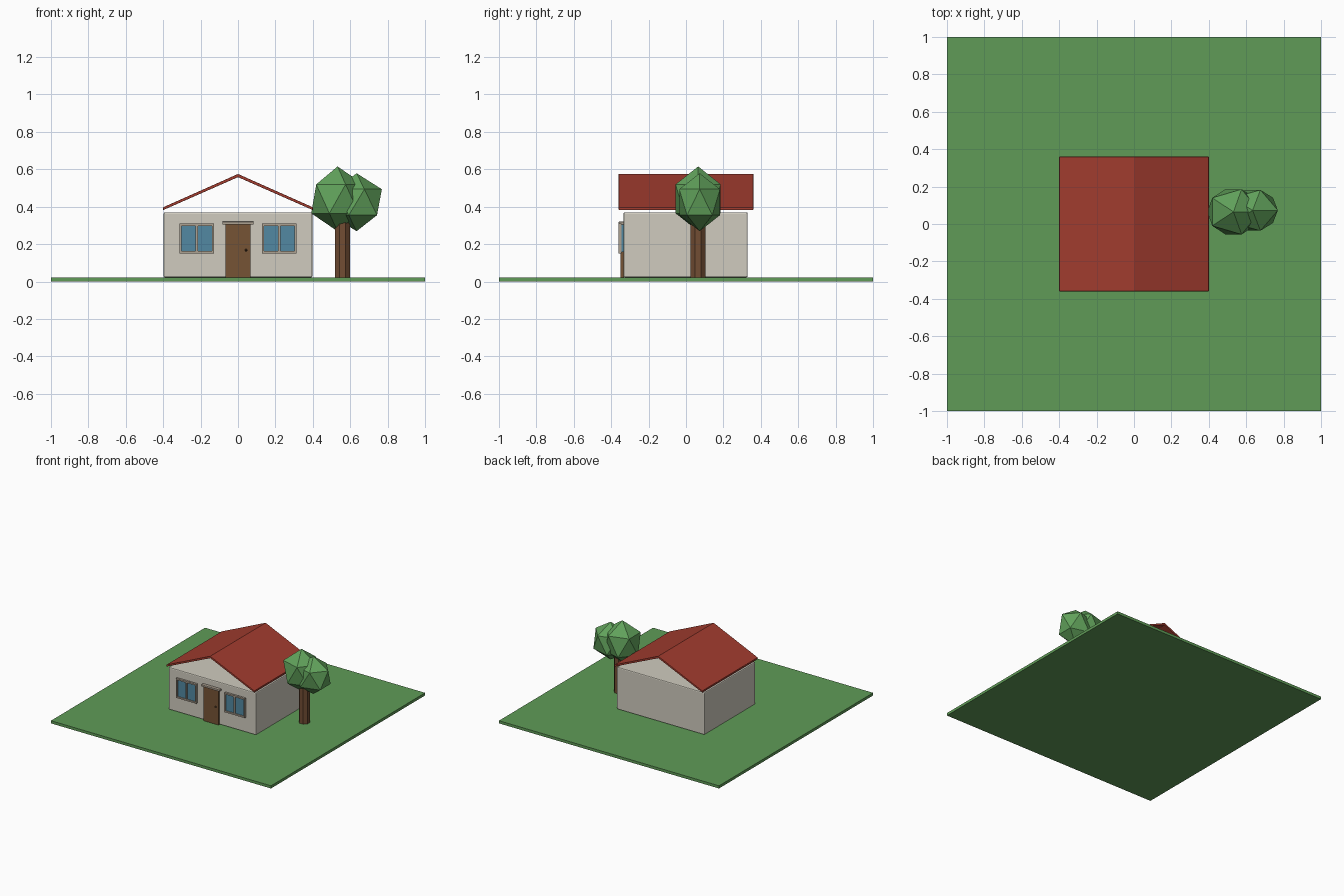
import bpy, bmesh, math

if "Cube" in bpy.data.objects:
    bpy.data.objects.remove(bpy.data.objects["Cube"])


def material(name, rgb):
    m = bpy.data.materials.new(name)
    m.diffuse_color = (*rgb, 1)
    m.use_nodes = True
    m.node_tree.nodes["Principled BSDF"].inputs["Base Color"].default_value = m.diffuse_color
    return m


GRASS = material("grass green", (0.115, 0.33, 0.095))
LEAF = material("leaf green", (0.12, 0.36, 0.105))
WALL = material("wall beige", (0.63, 0.60, 0.52))
ROOF = material("roof red", (0.36, 0.045, 0.028))
WOOD = material("door brown", (0.18, 0.088, 0.036))
BARK = material("bark brown", (0.17, 0.075, 0.034))
TRIM = material("trim taupe", (0.42, 0.36, 0.29))
GLASS = material("window blue", (0.085, 0.25, 0.36))
KNOB = material("knob dark", (0.07, 0.035, 0.015))


def finish(name, bm, mat, bevel=0):
    bmesh.ops.recalc_face_normals(bm, faces=bm.faces)
    me = bpy.data.meshes.new(name)
    bm.to_mesh(me)
    bm.free()
    me.materials.append(mat)
    ob = bpy.data.objects.new(name, me)
    bpy.context.collection.objects.link(ob)
    if bevel:
        mod = ob.modifiers.new("bevel", "BEVEL")
        mod.width = bevel
        mod.segments = 2
    return ob


def add_box(bm, x, y, z):
    verts = bmesh.ops.create_cube(bm, size=1)["verts"]
    for v in verts:
        for i, (lo, hi) in enumerate((x, y, z)):
            v.co[i] = lo if v.co[i] < 0 else hi


def box(name, mat, x, y, z, bevel=0):
    bm = bmesh.new()
    add_box(bm, x, y, z)
    return finish(name, bm, mat, bevel)


# Ground and house body
box("lawn", GRASS, (-1, 1), (-1, 1), (0, 0.022))
box("house_walls", WALL, (-0.398, 0.398), (-0.335, 0.33), (0.022, 0.37), 0.008)

# Open-gabled roof: a bent strip pulled along y
bm = bmesh.new()
profile = [(-0.4, 0.382), (0, 0.558), (0.4, 0.382),
           (0.4, 0.397), (0, 0.575), (-0.4, 0.397)]
front = [bm.verts.new((x, -0.36, z)) for x, z in profile]
back = [bm.verts.new((x, 0.36, z)) for x, z in profile]
for i in range(6):
    j = (i + 1) % 6
    bm.faces.new((front[i], front[j], back[j], back[i]))
for ring in (front, back):
    bm.faces.new((ring[0], ring[1], ring[4], ring[5]))
    bm.faces.new((ring[1], ring[2], ring[3], ring[4]))
finish("roof", bm, ROOF, 0.002)

# Door, lintel and knob
box("door", WOOD, (-0.068, 0.068), (-0.35, -0.33), (0.022, 0.307), 0.002)
box("door_lintel", TRIM, (-0.083, 0.083), (-0.36, -0.33), (0.305, 0.32), 0.002)
bm = bmesh.new()
bmesh.ops.create_icosphere(bm, subdivisions=2, radius=0.007)
bmesh.ops.translate(bm, vec=(0.043, -0.354, 0.168), verts=bm.verts)
finish("door_knob", bm, KNOB)

# Windows: glass slab with a frame and centre bar in front
for side, cx in (("left", -0.22), ("right", 0.22)):
    box(side + "_window_glass", GLASS, (cx - 0.085, cx + 0.085),
        (-0.352, -0.33), (0.158, 0.305))
    bm = bmesh.new()
    y = (-0.361, -0.344)
    for dx in (-0.087, 0, 0.087):
        add_box(bm, (cx + dx - 0.006, cx + dx + 0.006), y, (0.162, 0.298))
    for z in (0.156, 0.304):
        add_box(bm, (cx - 0.093, cx + 0.093), y, (z - 0.006, z + 0.006))
    finish(side + "_window_frame", bm, TRIM)

# Tree trunk
bm = bmesh.new()
bmesh.ops.create_cone(bm, cap_ends=True, segments=8, radius1=0.043,
                      radius2=0.043, depth=0.38)
turn = math.pi / 8
for v in bm.verts:
    x, y, z = v.co
    v.co = (0.558 + x * math.cos(turn) - y * math.sin(turn),
            0.065 + x * math.sin(turn) + y * math.cos(turn), z + 0.212)
finish("tree_trunk", bm, BARK)

# Faceted crown
for name, centre, scale in (
        ("large_foliage", (0.532, 0.065, 0.442), (0.157, 0.142, 0.173)),
        ("small_foliage", (0.634, 0.073, 0.424), (0.151, 0.128, 0.155))):
    bm = bmesh.new()
    bmesh.ops.create_icosphere(bm, subdivisions=1, radius=1)
    bmesh.ops.scale(bm, vec=scale, verts=bm.verts)
    bmesh.ops.translate(bm, vec=centre, verts=bm.verts)
    finish(name, bm, LEAF)
